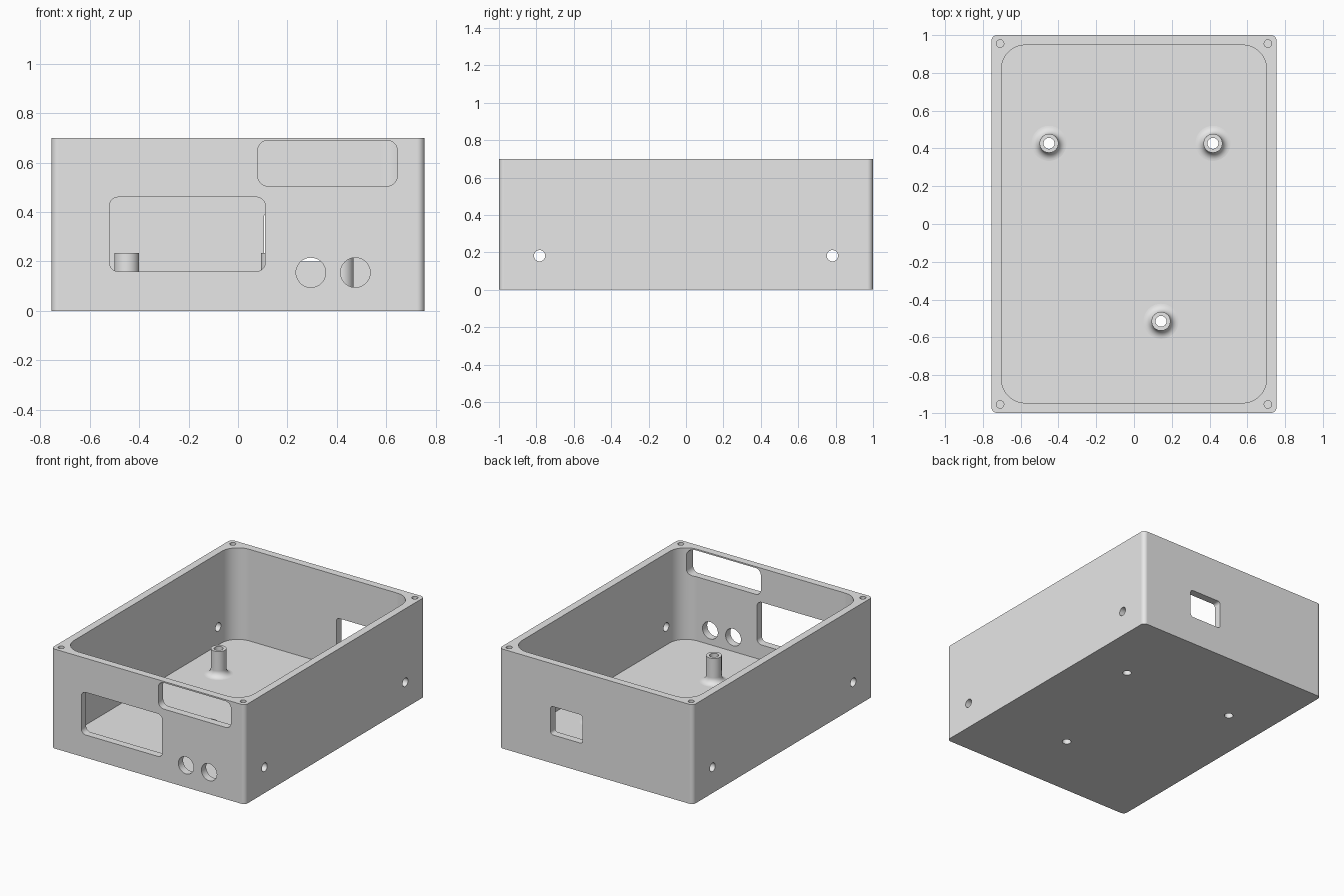
import bpy, bmesh
from math import cos, sin, pi
from mathutils import Vector

cube = bpy.data.objects.get("Cube")
if cube:
    bpy.data.objects.remove(cube, do_unlink=True)

grey = bpy.data.materials.new("light grey plastic")
grey.use_nodes = True
colour = (0.8, 0.8, 0.8, 1)
grey.diffuse_color = colour
grey.node_tree.nodes["Principled BSDF"].inputs["Base Color"].default_value = colour

W, D, H = 0.755, 1.0, 0.70      # half width, half depth, height
WALL, FLOOR = 0.053, 0.055


def add_object(name, bm):
    bmesh.ops.recalc_face_normals(bm, faces=bm.faces)
    mesh = bpy.data.meshes.new(name)
    bm.to_mesh(mesh)
    bm.free()
    mesh.materials.append(grey)
    obj = bpy.data.objects.new(name, mesh)
    bpy.context.collection.objects.link(obj)
    return obj


def rounded_rect(u0, u1, v0, v1, r, steps=10):
    corners = [(u1 - r, v1 - r), (u0 + r, v1 - r), (u0 + r, v0 + r), (u1 - r, v0 + r)]
    return [(cu + r * cos(pi / 2 * (q + i / steps)), cv + r * sin(pi / 2 * (q + i / steps)))
            for q, (cu, cv) in enumerate(corners) for i in range(steps + 1)]


def circle(u, v, r, n=40):
    return [(u + r * cos(2 * pi * i / n), v + r * sin(2 * pi * i / n)) for i in range(n)]


def prism(name, outline, axis, lo, hi):
    """Extrude an outline along an axis from lo to hi."""
    place = {"x": lambda u, v: (lo, u, v),
             "y": lambda u, v: (u, lo, v),
             "z": lambda u, v: (u, v, lo)}[axis]
    bm = bmesh.new()
    face = bm.faces.new([bm.verts.new(place(u, v)) for u, v in outline])
    out = bmesh.ops.extrude_face_region(bm, geom=[face])
    step = Vector([(hi - lo) * (a == axis) for a in "xyz"])
    bmesh.ops.translate(bm, verts=[g for g in out["geom"] if isinstance(g, bmesh.types.BMVert)], vec=step)
    return add_object(name, bm)


def finish(obj):
    bpy.ops.object.select_all(action="DESELECT")
    obj.select_set(True)
    bpy.context.view_layer.objects.active = obj
    bpy.ops.object.shade_smooth_by_angle(angle=pi / 6)
    normals = obj.modifiers.new("even_normals", "WEIGHTED_NORMAL")
    normals.keep_sharp = True


posts = [(-0.45, 0.427), (0.418, 0.427), (0.143, -0.515)]
body = prism("enclosure_body", rounded_rect(-W, W, -D, D, 0.03), "z", 0, H)

# Cavity, front openings and rear opening
front, back = (-D - 0.1, -D + 0.15), (D - 0.15, D + 0.1)
cutters = [
    prism("cavity", rounded_rect(-W + WALL, W - WALL, -D + WALL, D - WALL, 0.127, 16), "z", FLOOR, H + 0.1),
    prism("display_opening", rounded_rect(-0.52, 0.11, 0.16, 0.46, 0.035), "y", *front),
    prism("upper_opening", rounded_rect(0.08, 0.645, 0.505, 0.69, 0.042), "y", *front),
    prism("rear_opening", rounded_rect(0.105, 0.355, 0.20, 0.40, 0.02), "y", *back),
]
for x in (0.295, 0.475):
    cutters.append(prism("round_opening", circle(x, 0.155, 0.06), "y", *front))
# Side holes, blind lid screw holes and floor holes under the posts
for sx in (-1, 1):
    for sy in (-1, 1):
        cutters.append(prism("side_hole", circle(sy * 0.783, 0.182, 0.03), "x", sx * (W - 0.12), sx * (W + 0.1)))
        cutters.append(prism("lid_screw_hole", circle(sx * 0.709, sy * 0.955, 0.02), "z", H - 0.25, H + 0.1))
for x, y in posts:
    cutters.append(prism("floor_hole", circle(x, y, 0.029, 48), "z", -0.1, FLOOR + 0.1))

bpy.context.view_layer.objects.active = body
for cutter in cutters:
    cutter.hide_render = True
    cut = body.modifiers.new(cutter.name, "BOOLEAN")
    cut.operation, cut.solver, cut.object = "DIFFERENCE", "EXACT", cutter
    bpy.ops.object.modifier_apply(modifier=cut.name)
    bpy.data.objects.remove(cutter, do_unlink=True)
finish(body)

# Hollow mounting posts with filleted feet
R, FIL = 0.05, 0.043
profile = [(0.029, FLOOR), (0.029, 0.235), (R, 0.235)]
profile += [(R + FIL * (1 - cos(a)), FLOOR + FIL * (1 - sin(a))) for a in (pi / 2 * i / 8 for i in range(9))]
for i, (x, y) in enumerate(posts):
    bm = bmesh.new()
    verts = [bm.verts.new((r, 0, z)) for r, z in profile]
    edges = [bm.edges.new(pair) for pair in zip(verts, verts[1:])]
    bmesh.ops.spin(bm, geom=verts + edges, cent=(0, 0, 0), axis=(0, 0, 1), angle=2 * pi, steps=48)
    bmesh.ops.remove_doubles(bm, verts=bm.verts, dist=0.0001)
    # Close the foot so the post is a solid tube
    bottom = [e for e in bm.edges if e.is_boundary]
    bmesh.ops.bridge_loops(bm, edges=bottom)
    post = add_object(f"mounting_post_{i + 1}", bm)
    post.location = (x, y, 0)
    finish(post)
